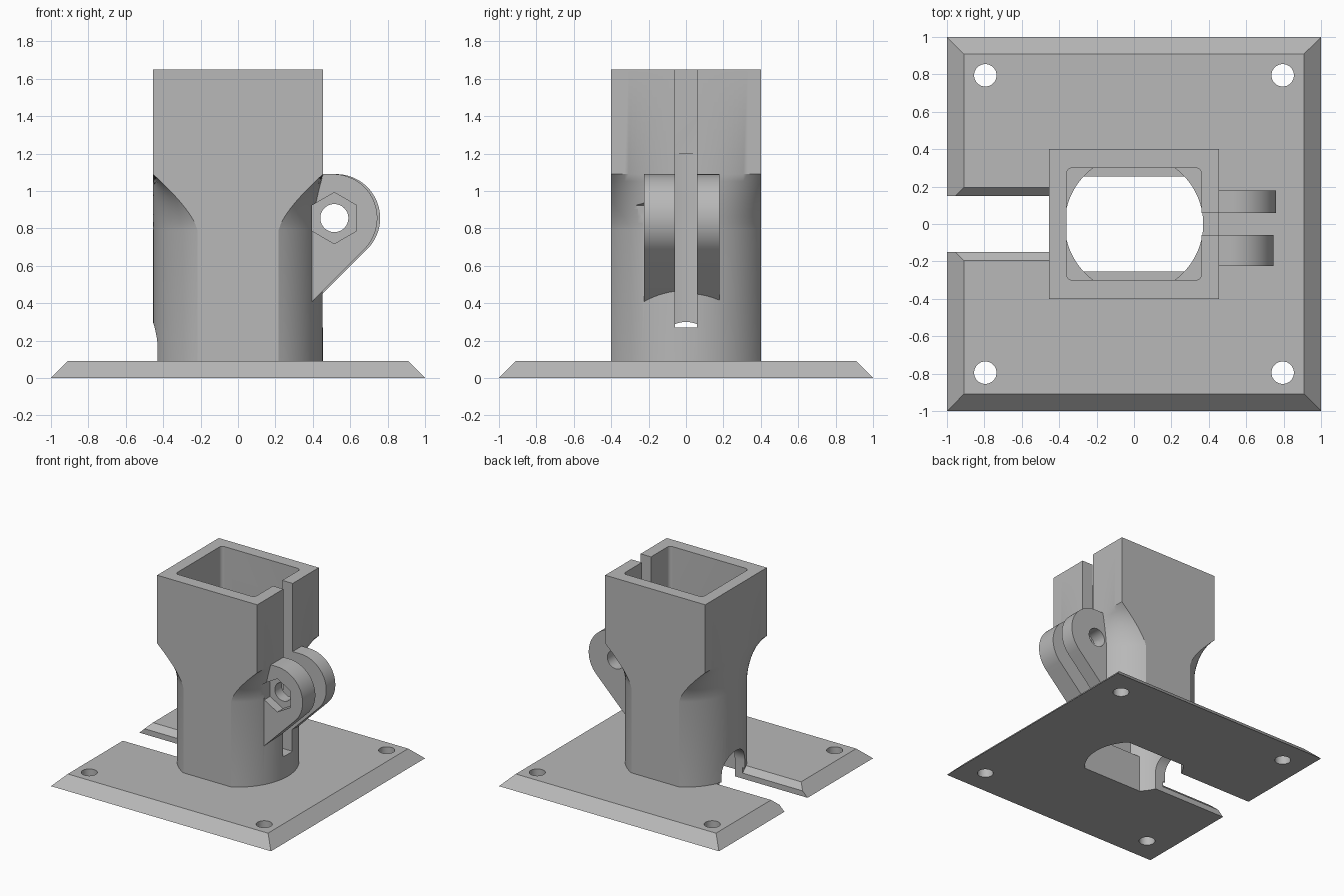
import bpy, bmesh
from math import sin, cos, asin, pi, radians

if "Cube" in bpy.data.objects:
    bpy.data.objects.remove(bpy.data.objects["Cube"])

grey = bpy.data.materials.new("plain_grey")
grey.use_nodes = True
colour = (0.48, 0.48, 0.48, 1)
grey.diffuse_color = colour
grey.node_tree.nodes["Principled BSDF"].inputs["Base Color"].default_value = colour


def loft(name, rings):
    """Closed solid through rings of 3D points."""
    bm = bmesh.new()
    loops = [[bm.verts.new(p) for p in ring] for ring in rings]
    n = len(loops[0])
    for low, high in zip(loops, loops[1:]):
        for i in range(n):
            j = (i + 1) % n
            bm.faces.new((low[i], low[j], high[j], high[i]))
    bm.faces.new(loops[0][::-1])
    bm.faces.new(loops[-1])
    bmesh.ops.recalc_face_normals(bm, faces=bm.faces)
    mesh = bpy.data.meshes.new(name)
    bm.to_mesh(mesh)
    bm.free()
    mesh.materials.append(grey)
    obj = bpy.data.objects.new(name, mesh)
    bpy.context.collection.objects.link(obj)
    return obj


def prism(name, pts, axis, start, end):
    """Extrude a 2D outline along one axis."""
    place = {"x": lambda u, v, w: (w, u, v),
             "y": lambda u, v, w: (u, w, v),
             "z": lambda u, v, w: (u, v, w)}[axis]
    return loft(name, [[place(u, v, w) for u, v in pts] for w in (start, end)])


def arc(cx, cy, r, a, b, steps):
    angles = [radians(a + (b - a) * i / steps) for i in range(steps + 1)]
    return [(cx + r * cos(t), cy + r * sin(t)) for t in angles]


def circle(cx, cy, r, steps=48):
    return arc(cx, cy, r, 0, 360, steps)[:-1]


def rect(x0, x1, y0, y1):
    return [(x0, y0), (x1, y0), (x1, y1), (x0, y1)]


def flat_circle(r, half):
    """Circle with its two y sides cut flat."""
    a = asin(half / r) * 180 / pi
    return arc(0, 0, r, -a, a, 32) + arc(0, 0, r, 180 - a, 180 + a, 32)


def cut(obj, cutters):
    for c in cutters:
        mod = obj.modifiers.new("cut", "BOOLEAN")
        mod.operation = "DIFFERENCE"
        mod.solver = "EXACT"
        mod.object = c
    bpy.context.view_layer.update()
    graph = bpy.context.evaluated_depsgraph_get()
    mesh = bpy.data.meshes.new_from_object(obj.evaluated_get(graph))
    obj.modifiers.clear()
    obj.data = mesh


# Base plate with sloped rim
plate = loft("base_plate", [
    [(x, y, z) for x, y in rect(-s, s, -s, s)] for s, z in ((1, 0), (0.91, 0.09))])

# Column: flat-sided round below, flaring to a square socket above
R, TOP, FLARE, SHOULDER = 0.455, 1.65, 0.79, 1.09
outline = flat_circle(R, 0.4)


def column_ring(z, t):
    return [(x + ((R if x > 0 else -R) - x) * t, y, z) for x, y in outline]


rings = [column_ring(0.09, 0)]
for i in range(9):
    t = i / 8
    rings.append(column_ring(FLARE + (SHOULDER - FLARE) * t, t ** 1.4))
rings.append(column_ring(TOP, 1))
column = loft("socket_column", rings)


# Pair of clamp ears
def ear(name, cx, y0, y1):
    r, cz = 0.235, 0.855
    pts = [(0.38, SHOULDER)] + arc(cx, cz, r, 90, -45, 32)
    x, z = pts[-1]
    pts.append((0.38, z - (x - 0.38)))
    return prism(name, pts, "y", y0, y1)


front_ear = ear("front_clamp_ear", 0.51, -0.225, -0.06)
back_ear = ear("back_clamp_ear", 0.525, 0.06, 0.178)

# Socket and bore
corners = []
for sx, sy, a in ((1, 1, 0), (-1, 1, 90), (-1, -1, 180), (1, -1, 270)):
    corners += arc(sx * 0.33, sy * 0.27, 0.03, a, a + 90, 6)
socket = prism("socket_cutter", corners, "z", SHOULDER, 1.8)
bore = prism("bore_cutter", flat_circle(0.37, 0.3), "z", 0.3, 1.2)
throat = prism("throat_cutter", flat_circle(0.37, 0.255), "z", -0.1, 0.4)

# Clamping slit, cable arch and its chamfer
slit = prism("slit_cutter", rect(0.2, 0.6, -0.06, 0.06), "z", 0.27, 1.8)
arch = prism("arch_cutter", [(-0.15, -0.1), (0.15, -0.1)] + arc(0, 0.15, 0.15, 0, 180, 32),
             "x", -1.2, -0.1)
chamfer = prism("chamfer_cutter", [(-0.14, 0.035), (0.14, 0.035), (0.225, 0.12), (-0.225, 0.12)],
                "x", -1.2, -0.41)

# Bolt hole, hexagonal nut recess and screw holes
bolt = prism("bolt_cutter", circle(0.515, 0.855, 0.075), "y", -0.5, 0.5)
nut = prism("nut_cutter", arc(0.515, 0.855, 0.137, 30, 330, 5), "y", -0.5, -0.15)
screws = [prism("screw_cutter", circle(x * 0.795, y * 0.795, 0.06), "z", -0.1, 0.2)
          for x in (-1, 1) for y in (-1, 1)]

cut(plate, [throat, arch, chamfer] + screws)
cut(column, [socket, bore, throat, slit, arch, bolt, nut])
cut(front_ear, [bolt, nut])
cut(back_ear, [bolt])

for c in [socket, bore, throat, slit, arch, chamfer, bolt, nut] + screws:
    bpy.data.objects.remove(c)

# Smooth curves, crisp edges
for obj in (plate, column, front_ear, back_ear):
    bpy.ops.object.select_all(action="DESELECT")
    obj.select_set(True)
    bpy.context.view_layer.objects.active = obj
    bpy.ops.object.shade_smooth_by_angle(angle=radians(30))
